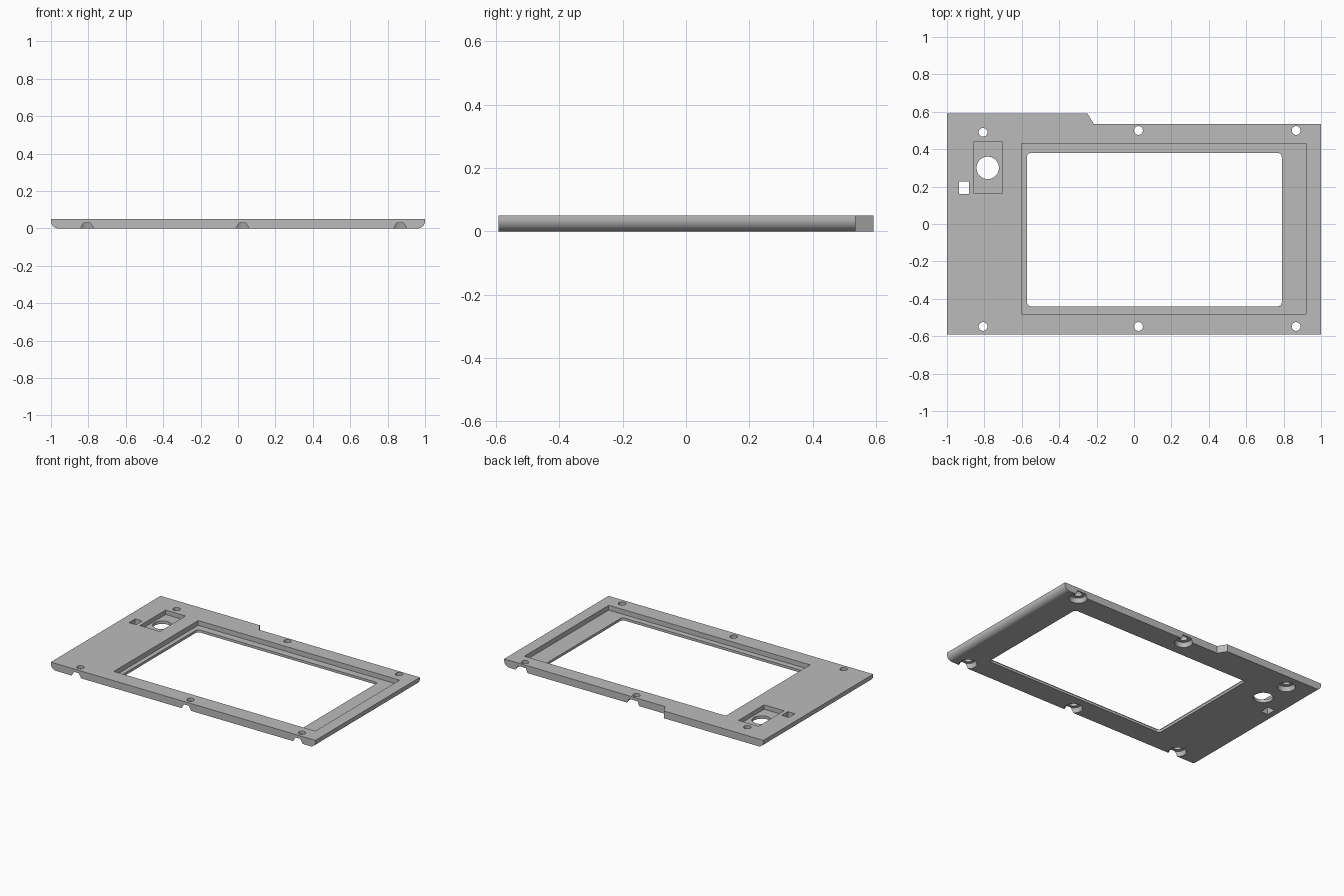
import bpy, bmesh, math

cube = bpy.data.objects.get("Cube")
if cube:
    bpy.data.objects.remove(cube, do_unlink=True)

THICK = 0.05
HALF_Y = 0.592
GREY = (0.5, 0.5, 0.5, 1)

grey = bpy.data.materials.new("plain_grey")
grey.use_nodes = True
grey.diffuse_color = GREY
grey.node_tree.nodes["Principled BSDF"].inputs["Base Color"].default_value = GREY


def arc(cx, cy, r, start, end, steps):
    """Points along an arc, angles in degrees."""
    angles = [math.radians(start + (end - start) * i / steps) for i in range(steps + 1)]
    return [(cx + r * math.cos(a), cy + r * math.sin(a)) for a in angles]


def circle(cx, cy, r):
    return arc(cx, cy, r, 0, 360, 40)[:-1]


def rect(x0, x1, y0, y1, r=0):
    if not r:
        return [(x0, y0), (x1, y0), (x1, y1), (x0, y1)]
    return (arc(x1 - r, y1 - r, r, 0, 90, 8) + arc(x0 + r, y1 - r, r, 90, 180, 8)
            + arc(x0 + r, y0 + r, r, 180, 270, 8) + arc(x1 - r, y0 + r, r, 270, 360, 8))


def loft(name, low, high):
    """Closed solid between two matching rings of 3D points."""
    bm = bmesh.new()
    a = [bm.verts.new(p) for p in low]
    b = [bm.verts.new(p) for p in high]
    bm.faces.new(a)
    bm.faces.new(b)
    for i in range(len(a)):
        j = (i + 1) % len(a)
        bm.faces.new((a[i], a[j], b[j], b[i]))
    bmesh.ops.recalc_face_normals(bm, faces=bm.faces)
    mesh = bpy.data.meshes.new(name)
    bm.to_mesh(mesh)
    bm.free()
    mesh.materials.append(grey)
    obj = bpy.data.objects.new(name, mesh)
    bpy.context.collection.objects.link(obj)
    return obj


# Panel: side-rounded profile swept from front to back
R = 0.04
profile = ([(-1, THICK)] + arc(-1 + R, R, R, 180, 270, 14)
           + arc(1 - R, R, R, 270, 360, 14) + [(1, THICK)])
panel = loft("bezel_panel", [(x, -HALF_Y, z) for x, z in profile],
             [(x, HALF_Y, z) for x, z in profile])
bpy.context.view_layer.objects.active = panel
panel.select_set(True)


def cut(low, z0, z1, high=None):
    """Subtract a vertical, optionally tapered, solid from the panel."""
    cutter = loft("cutter", [(x, y, z0) for x, y in low],
                  [(x, y, z1) for x, y in (high or low)])
    cutter.hide_render = True
    mod = panel.modifiers.new("cut", 'BOOLEAN')
    mod.operation = 'DIFFERENCE'
    mod.solver = 'EXACT'
    mod.object = cutter
    bpy.ops.object.modifier_apply(modifier=mod.name)
    bpy.data.objects.remove(cutter, do_unlink=True)


# Stepped back edge
cut([(-0.25, HALF_Y), (-0.215, 0.535), (1.1, 0.535), (1.1, 0.7), (-0.25, 0.7)], -0.1, 0.2)

# Screen recess from above and the window through it
cut(rect(-0.602, 0.92, -0.48, 0.43), 0.017, 0.2)
cut(rect(-0.572, 0.79, -0.44, 0.38, 0.022), -0.1, 0.2)

# Control pocket with round opening, and small square opening
cut(rect(-0.855, -0.705, 0.163, 0.44), 0.02, 0.2)
cut(circle(-0.782, 0.3, 0.06), -0.1, 0.2)
cut(rect(-0.935, -0.882, 0.16, 0.226), -0.1, 0.2)

# Screw holes with tapered head seats underneath
holes = [(x, -0.548) for x in (-0.807, 0.024, 0.867)]
holes += [(-0.807, 0.49), (0.024, 0.5), (0.867, 0.5)]
for x, y in holes:
    cut(circle(x, y, 0.057), -0.002, 0.03, circle(x, y, 0.047))
    cut(circle(x, y, 0.0235), -0.1, 0.2)

bpy.ops.object.shade_smooth_by_angle(angle=math.radians(25))
